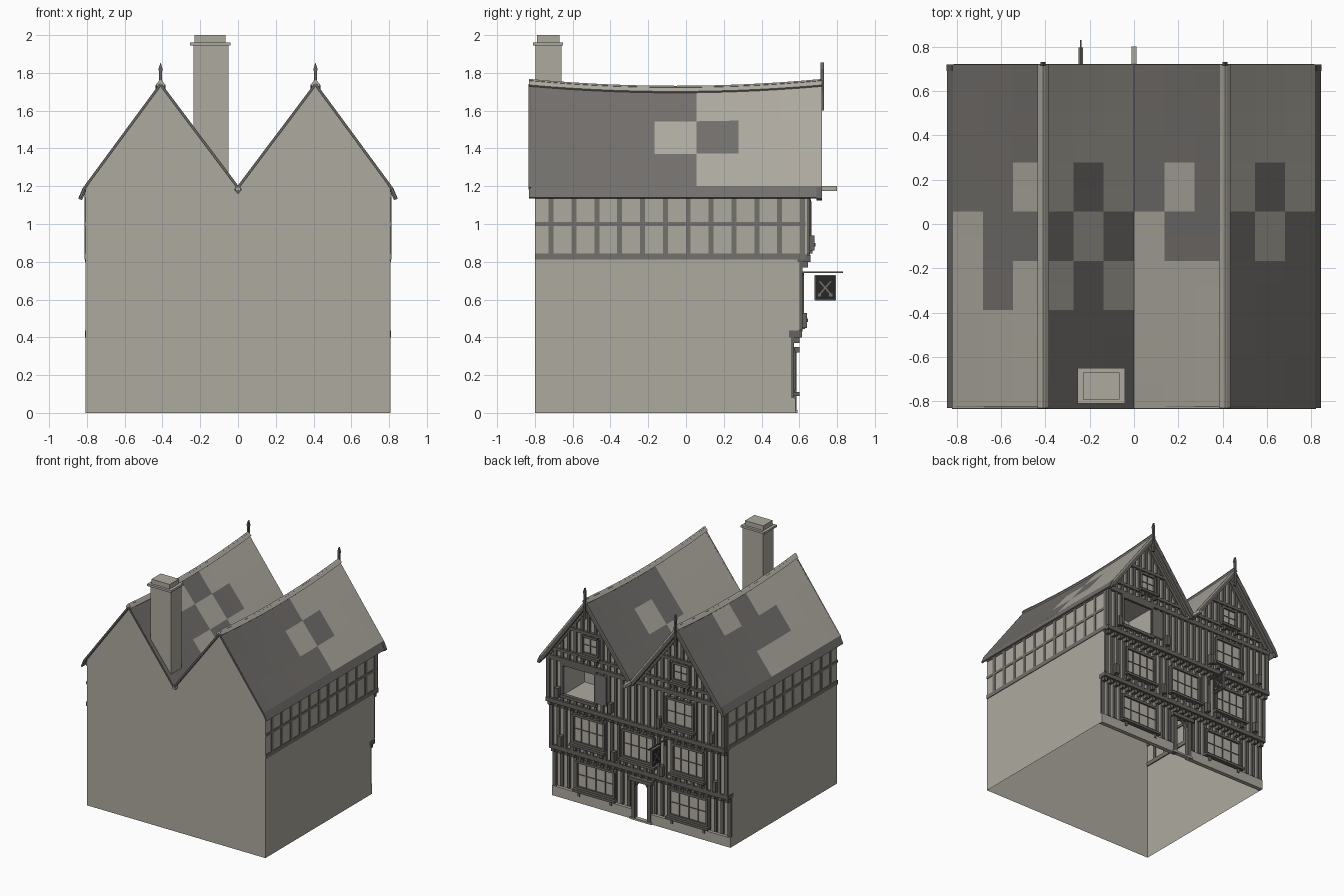
import bpy, bmesh, math
from mathutils import Vector

if "Cube" in bpy.data.objects:
    bpy.data.objects.remove(bpy.data.objects["Cube"])


def material(name, colour):
    m = bpy.data.materials.new(name)
    m.use_nodes = True
    m.diffuse_color = (*colour, 1)
    m.node_tree.nodes["Principled BSDF"].inputs["Base Color"].default_value = (*colour, 1)
    return m


PLASTER = material("warm grey plaster", (0.42, 0.40, 0.35))
SLATE = material("dark slate", (0.17, 0.16, 0.15))
TIMBER = material("old timber", (0.13, 0.125, 0.112))
WEATHERED = material("weathered timber", (0.175, 0.165, 0.145))
GLASS = material("pale glass", (0.45, 0.43, 0.38))
BLACK = material("sign black", (0.02, 0.02, 0.02))


def prism(bm, pts, y0, y1):
    """Extrude an xz outline from y0 to y1."""
    a = [bm.verts.new((x, y0, z)) for x, z in pts]
    b = [bm.verts.new((x, y1, z)) for x, z in pts]
    bm.faces.new(a)
    bm.faces.new(b[::-1])
    for i in range(len(a)):
        j = (i + 1) % len(a)
        bm.faces.new((a[j], a[i], b[i], b[j]))


def box(bm, x0, x1, y0, y1, z0, z1):
    prism(bm, [(x0, z0), (x1, z0), (x1, z1), (x0, z1)], y0, y1)


def beam(bm, p, q, w, y0, y1):
    """A straight timber between two xz points."""
    p, q = Vector(p), Vector(q)
    d = (q - p).normalized() * w / 2
    n = Vector((-d.y, d.x))
    prism(bm, [p + n, p - n, q - n, q + n], y0, y1)


def finish(name, bm, *mats):
    bmesh.ops.recalc_face_normals(bm, faces=bm.faces)
    me = bpy.data.meshes.new(name)
    bm.to_mesh(me)
    bm.free()
    for m in mats:
        me.materials.append(m)
    ob = bpy.data.objects.new(name, me)
    bpy.context.collection.objects.link(ob)
    return ob


def boxes(name, mat, *items):
    bm = bmesh.new()
    for it in items:
        box(bm, *it)
    return finish(name, bm, mat)


def drop_faces(bm, rule):
    bm.normal_update()
    bmesh.ops.delete(bm, geom=[f for f in bm.faces if rule(f)], context="FACES")


W, BACK = 0.808, -0.8
RIDGE, EAVE = 0.41, 1.2
Y1, Y2, Y3 = 0.555, 0.60, 0.64     # street wall of each storey

# Hollow walls without floors, each storey jettied over the one below
bm = bmesh.new()
box(bm, -W, W, BACK, Y1, 0, 0.42)
drop_faces(bm, lambda f: abs(f.normal.z) > 0.5 or f.calc_center_median().y > 0.5)
finish("ground_storey", bm, PLASTER)
bm = bmesh.new()
prism(bm, [(-W, 0), (-0.06, 0), (-0.06, 0.32), (0.06, 0.32), (0.06, 0),
           (W, 0), (W, 0.42), (-W, 0.42)], Y1 - 0.01, Y1)
finish("ground_street_wall", bm, PLASTER)
bm = bmesh.new()
box(bm, -W, W, BACK, Y2, 0.42, 0.82)
drop_faces(bm, lambda f: abs(f.normal.z) > 0.5)
finish("middle_storey", bm, PLASTER)
bm = bmesh.new()
prism(bm, [(-W, 0.82), (W, 0.82), (W, 1.17), (RIDGE, 1.68), (0, 1.16),
           (-RIDGE, 1.68), (-W, 1.17)], BACK, Y3)
upper = finish("upper_storey", bm, PLASTER)

# Open balcony in one gable bay
cutter = boxes("balcony_cutter", PLASTER, (0.37, 0.65, 0.38, 0.8, 0.89, 1.14))
cutter.hide_render = True
mod = upper.modifiers.new("balcony", "BOOLEAN")
mod.operation, mod.object, mod.solver = "DIFFERENCE", cutter, "EXACT"
bpy.context.view_layer.objects.active = upper
bpy.ops.object.modifier_apply(modifier=mod.name)
bpy.data.objects.remove(cutter)
bm = bmesh.new()
bm.from_mesh(upper.data)
drop_faces(bm, lambda f: f.calc_center_median().z < 0.83)
bm.to_mesh(upper.data)
bm.free()

# Gable ends
bm = bmesh.new()
for s in (-1, 1):
    for y in (BACK, Y3 - 0.02):
        prism(bm, [(0, 1.185), (s * W, 1.16), (s * W, 1.185), (s * RIDGE, 1.732)], y, y + 0.02)
finish("gable_ends", bm, PLASTER)

# Roof slopes with sagging ridges and patched slating (L light, D dark), rows from the rear
YA, YB, ROWS = -0.83, 0.72, 7


def sag(y):
    t = 2 * (y - YA) / (YB - YA) - 1
    return -0.035 * (1 - t * t)


def slope(name, xa, za, xb, zb, pattern, thick):
    bm = bmesh.new()
    cols, n = len(pattern[0]), ROWS * 2
    grid = []
    for i in range(n + 1):
        y = YA + (YB - YA) * i / n
        row = []
        for j in range(cols + 1):
            z = za + (zb - za) * j / cols
            row.append(bm.verts.new((xa + (xb - xa) * j / cols, y, z + sag(y) * max(0, (z - EAVE) / 0.55))))
        grid.append(row)
    for i in range(n):
        for j in range(cols):
            f = bm.faces.new((grid[i][j], grid[i][j + 1], grid[i + 1][j + 1], grid[i + 1][j]))
            f.material_index = "LD".index(pattern[i // 2][j])
    ob = finish(name, bm, PLASTER, SLATE)
    if ob.data.polygons[0].normal.z < 0:
        ob.data.flip_normals()
    sol = ob.modifiers.new("thickness", "SOLIDIFY")
    sol.thickness, sol.offset = thick, -1


TOP, VALLEY, LOW, OUT = 1.75, 1.205, 1.2, 0.815
slope("roof_slope_outer_right", -OUT, LOW, -RIDGE, TOP,
      ["LLL", "LLL", "LDL", "LDD", "DDL", "DDD", "DDD"], 0.012)
slope("roof_slope_inner_right", -RIDGE, TOP, 0, VALLEY,
      ["DDD", "DDD", "LDL", "DLD", "LDL", "LLL", "LLL"], 0.012)
slope("roof_slope_inner_left", 0, VALLEY, RIDGE, TOP,
      ["LLL", "LLL", "LLL", "LDD", "DLD", "DDD", "DDD"], 0.012)
slope("roof_slope_outer_left", RIDGE, TOP, OUT, LOW,
      ["DDD", "DDD", "DDD", "DLD", "LDL", "LLL", "LLL"], 0.012)
for s, side in ((-1, "right"), (1, "left")):
    slope("eave_strip_" + side, s * OUT, LOW, s * 0.842, 1.14, ["D"] * ROWS, 0.012)
    for d in (-1, 1):
        slope("ridge_cap_" + side, s * RIDGE, TOP + 0.018, s * RIDGE + d * 0.026, TOP - 0.014, ["L"] * ROWS, 0.012)
boxes("valley_gutter", PLASTER, (-0.012, 0.012, YA, 0.8, 1.175, 1.2))

# Bargeboards tucked under the roof edges, and finials
bm = bmesh.new()
for s in (-1, 1):
    for y0, y1, w, drop in ((YA - 0.003, YA + 0.01, 0.014, 0.012), (0.69, YB, 0.034, 0.036)):
        apex = (s * RIDGE, TOP - drop)
        beam(bm, apex, (s * OUT, LOW - drop), w, y0, y1)
        beam(bm, apex, (0, VALLEY - drop), w, y0, y1)
    beam(bm, (s * 0.81, 1.19), (s * 0.836, 1.13), 0.022, 0.69, YB)
finish("bargeboards", bm, TIMBER)
bm = bmesh.new()
for s in (-1, 1):
    x = s * RIDGE
    prism(bm, [(x - 0.01, 1.6), (x + 0.01, 1.6), (x + 0.007, 1.8), (x + 0.011, 1.82),
               (x, 1.855), (x - 0.011, 1.82), (x - 0.007, 1.8)], 0.712, 0.73)
finish("finials", bm, TIMBER)

# Chimney
boxes("chimney", PLASTER, (-0.235, -0.05, -0.797, -0.66, 1.18, 1.95),
      (-0.255, -0.04, -0.81, -0.65, 1.945, 1.962), (-0.23, -0.065, -0.79, -0.67, 1.96, 2.0))

# Side wall framing
bm = bmesh.new()
for s in (-1, 1):
    x0, x1 = sorted((s * 0.8, s * 0.813))
    for z, h in ((0.828, 0.034), (1.0, 0.022), (1.155, 0.03)):
        box(bm, x0, x1, BACK, 0.632, z - h / 2, z + h / 2)
    for i in range(12):
        y = -0.714 + i * 0.121
        box(bm, x0, x1, y - 0.013, y + 0.013, 0.83, 1.15)
finish("side_framing", bm, WEATHERED)

# Windows: x centre, half width, bottom, top, wall plane, lights across, lights up
WINDOWS = [(s * 0.42, 0.17, 0.12, 0.33, Y1, 4, 2) for s in (-1, 1)]
WINDOWS += [(x, 0.14, 0.51, 0.73, Y2, 4, 2) for x in (-0.45, 0, 0.45)]
WINDOWS += [(-0.4, 0.125, 0.91, 1.12, Y3, 3, 2)]
WINDOWS += [(s * RIDGE, 0.07, 1.28, 1.42, Y3, 2, 2) for s in (-1, 1)]
panes, frames = bmesh.new(), bmesh.new()
for x, w, z0, z1, y, nx, nz in WINDOWS:
    box(panes, x - w, x + w, y, y + 0.008, z0, z1)
    for i in range(nx + 1):
        u, t = x - w + 2 * w * i / nx, 0.01 if i in (0, nx) else 0.004
        box(frames, u - t, u + t, y, y + (0.024 if i in (0, nx) else 0.014), z0, z1)
    for i in range(nz + 1):
        v, t = z0 + (z1 - z0) * i / nz, 0.01 if i in (0, nz) else 0.003
        box(frames, x - w, x + w, y, y + (0.022 if i in (0, nz) else 0.013), v - t, v + t)
    box(frames, x - w - 0.02, x + w + 0.02, y, y + 0.045, z0 - 0.03, z0 - 0.01)
    for d in (-1, 1):
        u = x + d * w * 0.85
        box(frames, u - 0.012, u + 0.012, y, y + 0.03, z0 - 0.065, z0 - 0.03)
finish("window_panes", panes, GLASS)
finish("window_frames", frames, TIMBER)

# Close studding, broken around the openings
DOOR = (0, 0.085, 0, 0.335, Y1)
BALCONY = (0.51, 0.14, 0.89, 1.14, Y3)
OPENINGS = [w[:5] for w in WINDOWS] + [DOOR, BALCONY]


def gable_height(x):
    return 1.69 - 1.32 * abs(abs(x) - RIDGE)


bm = bmesh.new()
for y, z0, z1 in ((Y1, 0.09, 0.4), (Y2, 0.43, 0.8), (Y3, 0.83, 1.17), (Y3, 1.19, None)):
    for i in range(-13, 14):
        x = i * 0.0605
        top = z1 or gable_height(x)
        start = z0
        for cx, hw, b, t, wy in OPENINGS:
            if wy == y and abs(x - cx) < hw and b < top and t > start:
                if b - start > 0.01:
                    box(bm, x - 0.012, x + 0.012, y, y + 0.016, start, b)
                start = t
        if top - start > 0.02:
            box(bm, x - 0.012, x + 0.012, y, y + 0.016, start, top)
finish("close_studding", bm, TIMBER)

# Jetty beams, joist ends, corner posts and collars
bm = bmesh.new()
for y, z in ((Y1, 0.4), (Y2, 0.8)):
    box(bm, -0.81, 0.81, y - 0.01, y + 0.06, z, z + 0.035)
    for i in range(-13, 14):
        x = i * 0.0605
        box(bm, x - 0.014, x + 0.014, y, y + 0.045, z - 0.03, z)
box(bm, -0.81, 0.81, Y3, Y3 + 0.02, 1.155, 1.19)
for s in (-1, 1):
    for y, z0, z1 in ((Y1, 0.08, 0.4), (Y2, 0.44, 0.8), (Y3, 0.84, 1.17)):
        box(bm, s * 0.775, s * 0.808, y, y + 0.016, z0, z1)
    for z, w in ((1.25, 0.33), (1.45, 0.17)):
        box(bm, s * RIDGE - w, s * RIDGE + w, Y3, Y3 + 0.022, z - 0.012, z + 0.012)
    for d in (-1, 1):
        beam(bm, (s * RIDGE, 1.69), (s * RIDGE + d * 0.37, 1.2), 0.03, Y3, Y3 + 0.02)
for x in (-0.7, -0.22, 0.22, 0.7):
    for y, z in ((Y2, 0.47), (Y3, 0.88)):
        box(bm, x - 0.016, x + 0.016, y, y + 0.04, z - 0.02, z + 0.06)
finish("jetty_beams", bm, TIMBER)

# Balcony frame, rail and side shutter
boxes("balcony_frame", TIMBER, (0.35, 0.37, Y3, 0.66, 0.87, 1.16), (0.65, 0.67, Y3, 0.66, 0.87, 1.16),
      (0.35, 0.67, Y3, 0.67, 0.87, 0.895), (0.35, 0.67, Y3, 0.66, 1.13, 1.16))
boxes("balcony_shutter", SLATE, (0.26, 0.35, Y3, 0.66, 0.9, 1.14))

# Open doorway frame, stone plinth and step
bm = bmesh.new()
for s in (-1, 1):
    box(bm, s * 0.055, s * 0.09, Y1 - 0.01, Y1 + 0.03, 0, 0.34)
    prism(bm, [(s * 0.06, 0.26), (s * 0.06, 0.325), (0, 0.325), (s * 0.035, 0.305)], Y1 - 0.01, Y1 + 0.02)
box(bm, -0.105, 0.105, Y1, Y1 + 0.045, 0.32, 0.35)
finish("door_frame", bm, TIMBER)
boxes("plinth", PLASTER, (-W, -0.09, Y1, 0.58, 0, 0.08), (0.09, W, Y1, 0.58, 0, 0.08),
      (-0.1, 0.1, Y1, 0.59, 0, 0.015))

# Hanging sign with a pale border and crossed bars on both faces
SX = -0.24
boxes("sign_bracket", TIMBER, (SX - 0.004, SX + 0.004, Y2, 0.83, 0.74, 0.748),
      (SX - 0.004, SX + 0.004, Y2, 0.625, 0.7, 0.74))
boxes("sign_board", BLACK, (SX - 0.008, SX + 0.008, 0.685, 0.79, 0.6, 0.725))
bm = bmesh.new()
for s in (-1, 1):
    beam(bm, (-s * 0.03, -0.035), (s * 0.03, 0.035), 0.008, -0.011, 0.011)
    box(bm, s * 0.03 - 0.009, s * 0.03 + 0.009, -0.011, 0.011, -0.045, -0.03)
    beam(bm, (s * 0.055, -0.065), (s * 0.055, 0.065), 0.006, -0.011, 0.011)
    beam(bm, (-0.055, s * 0.065), (0.055, s * 0.065), 0.006, -0.011, 0.011)
emblem = finish("sign_emblem", bm, WEATHERED)
emblem.location = (SX, 0.737, 0.662)
emblem.rotation_euler.z = math.pi / 2
